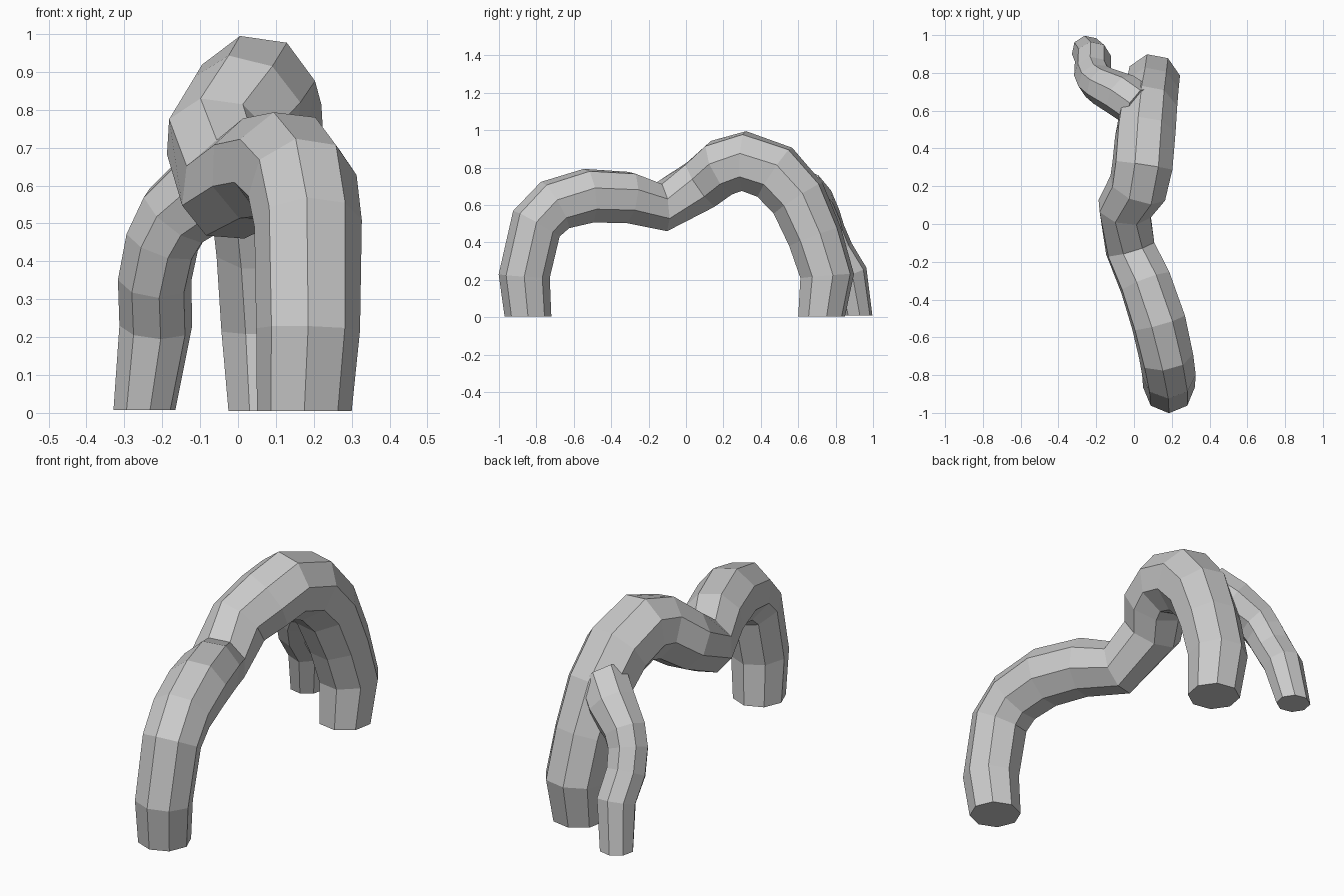
import bpy, bmesh, math
from mathutils import Vector

cube = bpy.data.objects.get("Cube")
if cube:
    bpy.data.objects.remove(cube, do_unlink=True)

grey = bpy.data.materials.new("stone grey")
grey.use_nodes = True
colour = (0.6, 0.6, 0.6, 1)
grey.diffuse_color = colour
grey.node_tree.nodes["Principled BSDF"].inputs["Base Color"].default_value = colour


def tube(name, path, outer, ends, sides=8):
    """Faceted tube through (x, y, z, radius) stations, with flat capped ends."""
    bm = bmesh.new()
    points = [Vector(p[:3]) for p in path]
    outer = Vector(outer)
    rings = []
    for i, (x, y, z, radius) in enumerate(path):
        if i == 0:
            along = Vector(ends[0])
        elif i == len(path) - 1:
            along = Vector(ends[1])
        else:
            along = (points[i] - points[i - 1]).normalized() + (points[i + 1] - points[i]).normalized()
        along.normalize()
        # Carry the ring's outer direction along the path without twisting
        outer = (outer - along * outer.dot(along)).normalized()
        side = along.cross(outer)
        ring = []
        for k in range(sides):
            a = math.tau * k / sides
            ring.append(bm.verts.new(points[i] + radius * (outer * math.cos(a) + side * math.sin(a))))
        rings.append(ring)
    for low, high in zip(rings, rings[1:]):
        for k in range(sides):
            n = (k + 1) % sides
            bm.faces.new((low[k], low[n], high[n], high[k]))
    bm.faces.new(rings[0][::-1])
    bm.faces.new(rings[-1])
    bmesh.ops.recalc_face_normals(bm, faces=bm.faces)
    mesh = bpy.data.meshes.new(name)
    bm.to_mesh(mesh)
    bm.free()
    mesh.materials.append(grey)
    obj = bpy.data.objects.new(name, mesh)
    bpy.context.collection.objects.link(obj)
    return obj


# Main arch: front foot, low hump, dip, high hump, back foot
tube("main_arch", [
    (0.175, -0.845, 0.005, 0.125), (0.185, -0.865, 0.22, 0.137),
    (0.185, -0.80, 0.50, 0.142), (0.17, -0.70, 0.60, 0.146),
    (0.13, -0.52, 0.65, 0.150), (0.06, -0.31, 0.64, 0.145),
    (-0.02, -0.13, 0.59, 0.138), (-0.05, 0.08, 0.71, 0.148),
    (0.02, 0.19, 0.80, 0.160), (0.045, 0.31, 0.835, 0.165),
    (0.06, 0.475, 0.775, 0.165), (0.075, 0.60, 0.635, 0.158),
    (0.09, 0.69, 0.43, 0.150), (0.1, 0.755, 0.22, 0.147),
    (0.1, 0.725, 0.005, 0.128),
], (0, -1, 0), ((0, 0, 1), (0, 0, -1)))

# Thin side leg branching from the high hump
tube("side_leg", [
    (0.04, 0.61, 0.69, 0.12), (-0.06, 0.68, 0.605, 0.12),
    (-0.165, 0.73, 0.52, 0.105), (-0.20, 0.755, 0.45, 0.10),
    (-0.22, 0.80, 0.35, 0.098), (-0.217, 0.875, 0.23, 0.097),
    (-0.247, 0.915, 0.008, 0.083),
], (0, 0, 1), ((-1, 0.5, -0.8), (0, 0, -1)))
